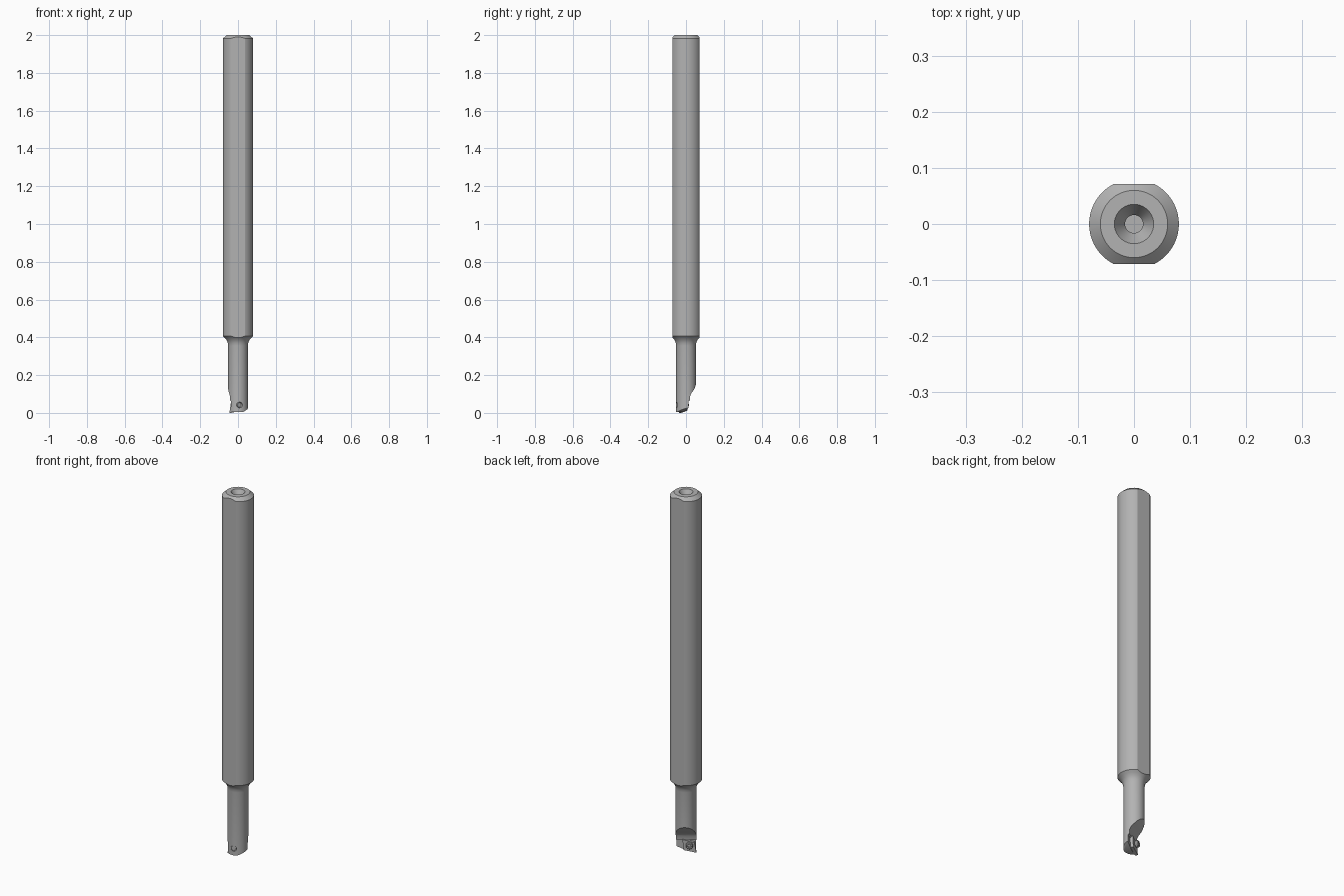
import bpy, bmesh, math
from mathutils import Vector, Matrix

cube = bpy.data.objects.get("Cube")
if cube:
    bpy.data.objects.remove(cube, do_unlink=True)

steel = bpy.data.materials.new("steel grey")
steel.use_nodes = True
colour = (0.45, 0.45, 0.45, 1)
steel.diffuse_color = colour
steel.node_tree.nodes["Principled BSDF"].inputs["Base Color"].default_value = colour

# Pocket frame: T runs across the cutting face, N points out of it
A = math.radians(30)
T = Vector((math.cos(A), math.sin(A), 0))
N = Vector((-math.sin(A), math.cos(A), 0))
Z = Vector((0, 0, 1))
X, Y = Vector((1, 0, 0)), Vector((0, 1, 0))


def finish(name, bm):
    bmesh.ops.recalc_face_normals(bm, faces=bm.faces)
    mesh = bpy.data.meshes.new(name)
    bm.to_mesh(mesh)
    bm.free()
    mesh.materials.append(steel)
    ob = bpy.data.objects.new(name, mesh)
    bpy.context.collection.objects.link(ob)
    return ob


def lathe(name, profile, sides=64, centre=Vector(), axes=(X, Y, Z)):
    """Revolve (radius, height) points into a closed solid."""
    bm = bmesh.new()
    u, v, w = axes
    rings = []
    for r, h in profile:
        ring = []
        for i in range(sides):
            a = math.tau * i / sides
            ring.append(bm.verts.new(centre + (u * math.cos(a) + v * math.sin(a)) * r + w * h))
        rings.append(ring)
    for lo, hi in zip(rings, rings[1:]):
        for i in range(sides):
            j = (i + 1) % sides
            bm.faces.new((lo[i], lo[j], hi[j], hi[i]))
    bm.faces.new(rings[0])
    bm.faces.new(rings[-1])
    return finish(name, bm)


def prism(name, points, u, v, w, start, end):
    """Extrude a polygon drawn in the u, v plane along w."""
    bm = bmesh.new()
    face = bm.faces.new([bm.verts.new(u * a + v * b + w * start) for a, b in points])
    new = bmesh.ops.extrude_face_region(bm, geom=[face])["geom"]
    verts = [g for g in new if isinstance(g, bmesh.types.BMVert)]
    bmesh.ops.translate(bm, verts=verts, vec=w * (end - start))
    return finish(name, bm)


def cut(target, tool, operation="DIFFERENCE"):
    tool.hide_render = True
    mod = target.modifiers.new("cut", "BOOLEAN")
    mod.operation, mod.object, mod.solver = operation, tool, "EXACT"
    bpy.context.view_layer.objects.active = target
    bpy.ops.object.modifier_apply(modifier=mod.name)
    bpy.data.objects.remove(tool, do_unlink=True)


# Shank, flared step, slim neck and centre-drilled top in one turning
bar = lathe("boring_bar", [
    (0.052, 0), (0.052, 0.355), (0.054, 0.37), (0.06, 0.385), (0.07, 0.397),
    (0.08, 0.407), (0.08, 1.982), (0.06, 2), (0.035, 2), (0.016, 1.967), (0.016, 1.94)])

# Two long flats on front and back
cut(bar, prism("flats", [(-0.2, -0.071), (0.2, -0.071), (0.2, 0.071), (-0.2, 0.071)],
               X, Y, Z, -0.1, 2.1), "INTERSECT")

# Chip pocket with a stepped seat and a sloped run-out
cut(bar, prism("pocket", [
    (0.15, -0.1), (-0.014, -0.1), (-0.014, 0.062), (-0.006, 0.066), (-0.004, 0.09),
    (0.004, 0.106), (0.02, 0.122), (0.06, 0.17), (0.15, 0.17)], N, Z, T, -0.2, 0.2))

# Slanted end face
cut(bar, prism("end_slope", [
    (-0.1, 0.003), (0, 0.005), (0.1, 0.047), (0.1, -0.1), (-0.1, -0.1)],
    T, Z, N, -0.2, 0.2))

# Screw hole through the head
screw_at = T * -0.018 + Z * 0.042
screw_axes = (T, Z, N)
cut(bar, lathe("screw_hole", [(0.015, -0.1), (0.015, 0.1)], 32, screw_at, screw_axes))

# Cutting insert, a leaning four-sided plate
insert = prism("cutting_insert", [
    (-0.052, 0), (0.012, 0.012), (0.018, 0.07), (-0.043, 0.054)], T, Z, N, -0.014, 0.001)
cut(insert, lathe("insert_hole", [(0.0125, -0.1), (0.0125, 0.1)], 32, screw_at, screw_axes))

# Clamping screw with a hex socket
screw = lathe("clamp_screw", [
    (0.012, -0.044), (0.0135, -0.042), (0.0135, -0.015), (0.0122, -0.013), (0.0122, 0.001),
    (0.018, 0.005), (0.018, 0.015), (0.015, 0.019)], 32, screw_at, screw_axes)
cut(screw, lathe("hex_socket", [(0.009, 0.009), (0.009, 0.1)], 6, screw_at, screw_axes))

# Smooth round surfaces, crisp machined edges
bpy.ops.object.select_all(action="DESELECT")
for ob in (bar, insert, screw):
    ob.select_set(True)
bpy.context.view_layer.objects.active = bar
bpy.ops.object.shade_smooth_by_angle(angle=math.radians(25))
